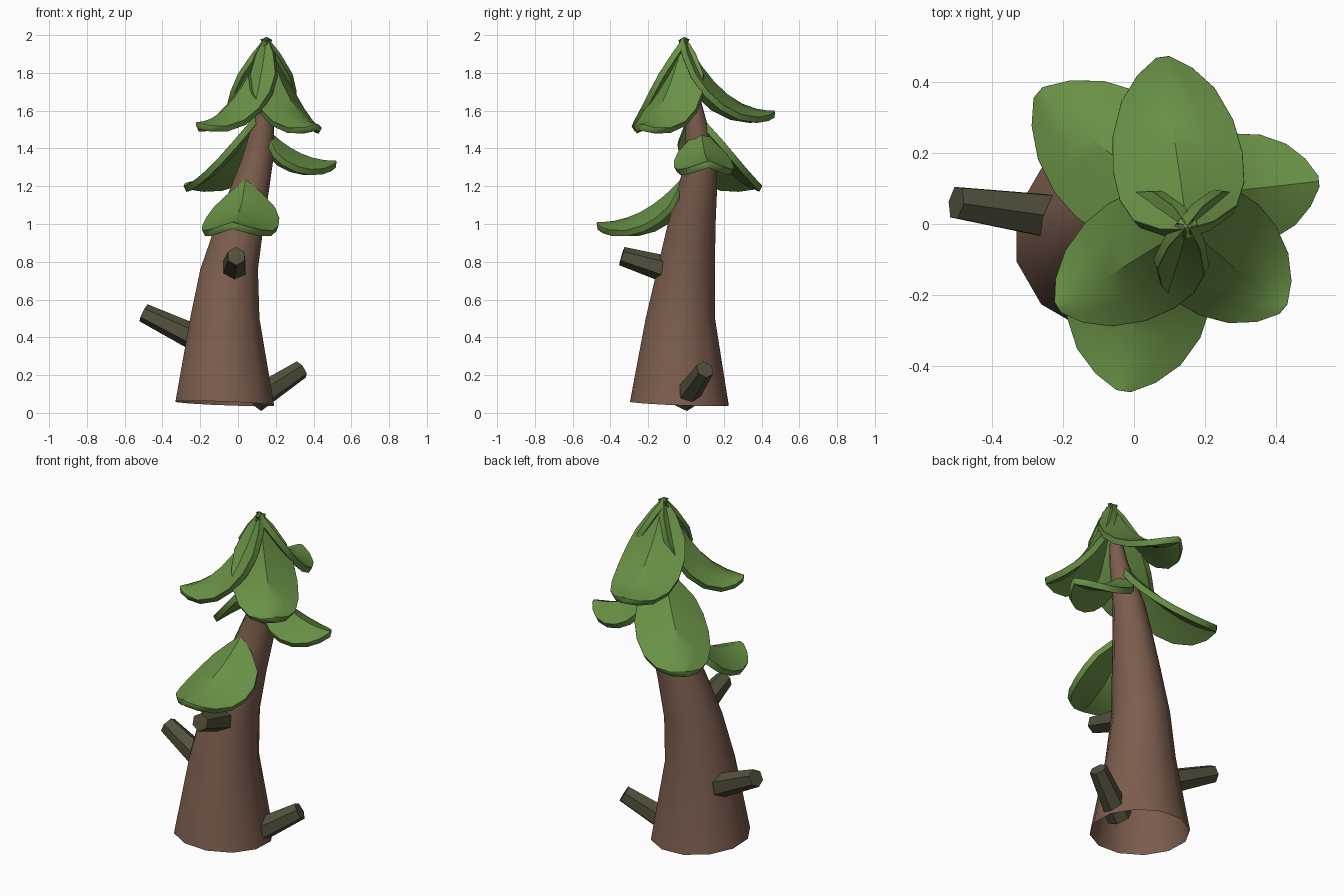
import bpy, math
from mathutils import Vector

if "Cube" in bpy.data.objects:
    bpy.data.objects.remove(bpy.data.objects["Cube"])


def material(name, rgb):
    m = bpy.data.materials.new(name)
    m.diffuse_color = (*rgb, 1)
    m.use_nodes = True
    m.node_tree.nodes["Principled BSDF"].inputs["Base Color"].default_value = m.diffuse_color
    return m


GREEN = material("leaf green", (0.14, 0.28, 0.06))
BROWN = material("bark brown", (0.2, 0.11, 0.075))
OLIVE = material("dark olive wood", (0.085, 0.08, 0.045))


def make(name, verts, faces, mat):
    me = bpy.data.meshes.new(name)
    me.from_pydata(verts, [], faces)
    me.materials.append(mat)
    ob = bpy.data.objects.new(name, me)
    bpy.context.collection.objects.link(ob)
    bpy.ops.object.select_all(action='DESELECT')
    ob.select_set(True)
    bpy.context.view_layer.objects.active = ob
    return ob


def ring_faces(rings, n):
    return [(r * n + i, r * n + (i + 1) % n, (r + 1) * n + (i + 1) % n, (r + 1) * n + i)
            for r in range(rings - 1) for i in range(n)]


# Trunk: leaning tapered tube, open at the bottom (x, y, z, radius)
RINGS = [(-0.07, -0.035, 0.05, 0.27), (-0.07, -0.03, 0.5, 0.19), (-0.047, 0.0, 0.76, 0.158),
         (0.01, 0.03, 1.0, 0.131), (0.06, 0.06, 1.18, 0.108), (0.105, 0.08, 1.35, 0.086),
         (0.145, 0.045, 1.6, 0.05), (0.15, 0.0, 1.92, 0.012)]
N = 12
verts = []
for k, (x, y, z, r) in enumerate(RINGS):
    for i in range(N):
        a = math.tau * (i + 0.5) / N
        tilt = -0.01 * (math.cos(a) + math.sin(a)) if k == 0 else 0
        verts.append((x + r * math.cos(a), y + r * math.sin(a), z + tilt))
faces = ring_faces(len(RINGS), N)
faces.append(tuple(range((len(RINGS) - 1) * N, len(RINGS) * N)))
make("trunk", verts, faces, BROWN)
bpy.ops.object.shade_smooth_by_angle(angle=math.radians(40))


# Broken branch stubs: six-sided tapered pegs
def stub(name, a, b, r0=0.07, r1=0.05):
    a, b = Vector(a), Vector(b)
    d = (b - a).normalized()
    side = d.cross(Vector((0, 0, 1))).normalized()
    up = side.cross(d)
    vs = [p + r * (math.sin(t) * side + math.cos(t) * up)
          for p, r in ((a, r0), (b, r1))
          for t in (math.tau * i / 6 for i in range(6))]
    fs = [f[::-1] for f in ring_faces(2, 6)] + [tuple(range(6)), tuple(range(11, 5, -1))]
    ob = make(name, vs, fs, OLIVE)
    bpy.ops.object.mode_set(mode='EDIT')
    bpy.ops.mesh.select_all(action='SELECT')
    bpy.ops.mesh.normals_make_consistent(inside=False)
    bpy.ops.object.mode_set(mode='OBJECT')
    return ob


stub("left_stub", (-0.22, 0.02, 0.395), (-0.5, 0.06, 0.53))
stub("front_stub", (-0.02, -0.12, 0.765), (-0.01, -0.34, 0.83))
stub("right_stub", (0.09, -0.01, 0.07), (0.335, 0.10, 0.23))

# Leaves: drooping sheets folded along the midrib, then thickened
OUTLINE = [(0, 0.04), (0.08, 0.42), (0.2, 0.8), (0.33, 0.96), (0.48, 1.0),
           (0.64, 0.93), (0.8, 0.72), (0.92, 0.42), (1, 0.1)]
COLS = (-1, -0.5, 0, 0.5, 1)


def leaf(name, base, tip, half, power=2.2, fold=0.5):
    base, tip = Vector(base), Vector(tip)
    flat = Vector((tip.x - base.x, tip.y - base.y, 0))
    length, drop = flat.length, base.z - tip.z
    d, up = flat.normalized(), Vector((0, 0, 1))
    s = up.cross(d)
    vs = []
    for t, w in OUTLINE:
        mid = base + flat * t - up * drop * (1 - (1 - t) ** power)
        slope = drop * power * (1 - t) ** (power - 1) / length
        normal = (up + d * slope).normalized()
        for u in COLS:
            sag = fold * half * w * abs(u) ** 1.2 * (1 - 0.4 * t)
            vs.append(mid + s * half * w * u - normal * sag)
    c = len(COLS)
    fs = [(i * c + j, (i + 1) * c + j, (i + 1) * c + j + 1, i * c + j + 1)
          for i in range(len(OUTLINE) - 1) for j in range(c - 1)]
    ob = make(name, vs, fs, GREEN)
    sol = ob.modifiers.new("thickness", 'SOLIDIFY')
    sol.thickness, sol.offset = 0.035, -1
    bev = ob.modifiers.new("rim", 'BEVEL')
    bev.width, bev.segments = 0.009, 1
    bev.limit_method, bev.angle_limit = 'ANGLE', math.radians(65)
    for m in ("thickness", "rim"):
        bpy.ops.object.modifier_apply(modifier=m)
    bpy.ops.object.shade_smooth_by_angle(angle=math.radians(35))


APEX = (0.15, -0.01, 1.99)
leaf("top_leaf_back", APEX, (0.08, 0.47, 1.60), 0.185, 2.3)
leaf("top_leaf_left", APEX, (-0.215, -0.235, 1.54), 0.175, 2.0)
leaf("top_leaf_right", APEX, (0.42, -0.24, 1.53), 0.18, 2.0)
leaf("middle_leaf_back_left", (0.11, 0.05, 1.6), (-0.27, 0.37, 1.22), 0.2, 1.6)
leaf("middle_leaf_right", (0.16, 0.08, 1.5), (0.52, 0.12, 1.335), 0.16, 2.2, 0.6)
leaf("lower_leaf_front", (0.04, -0.03, 1.235), (-0.03, -0.47, 1.01), 0.205, 2.2)
